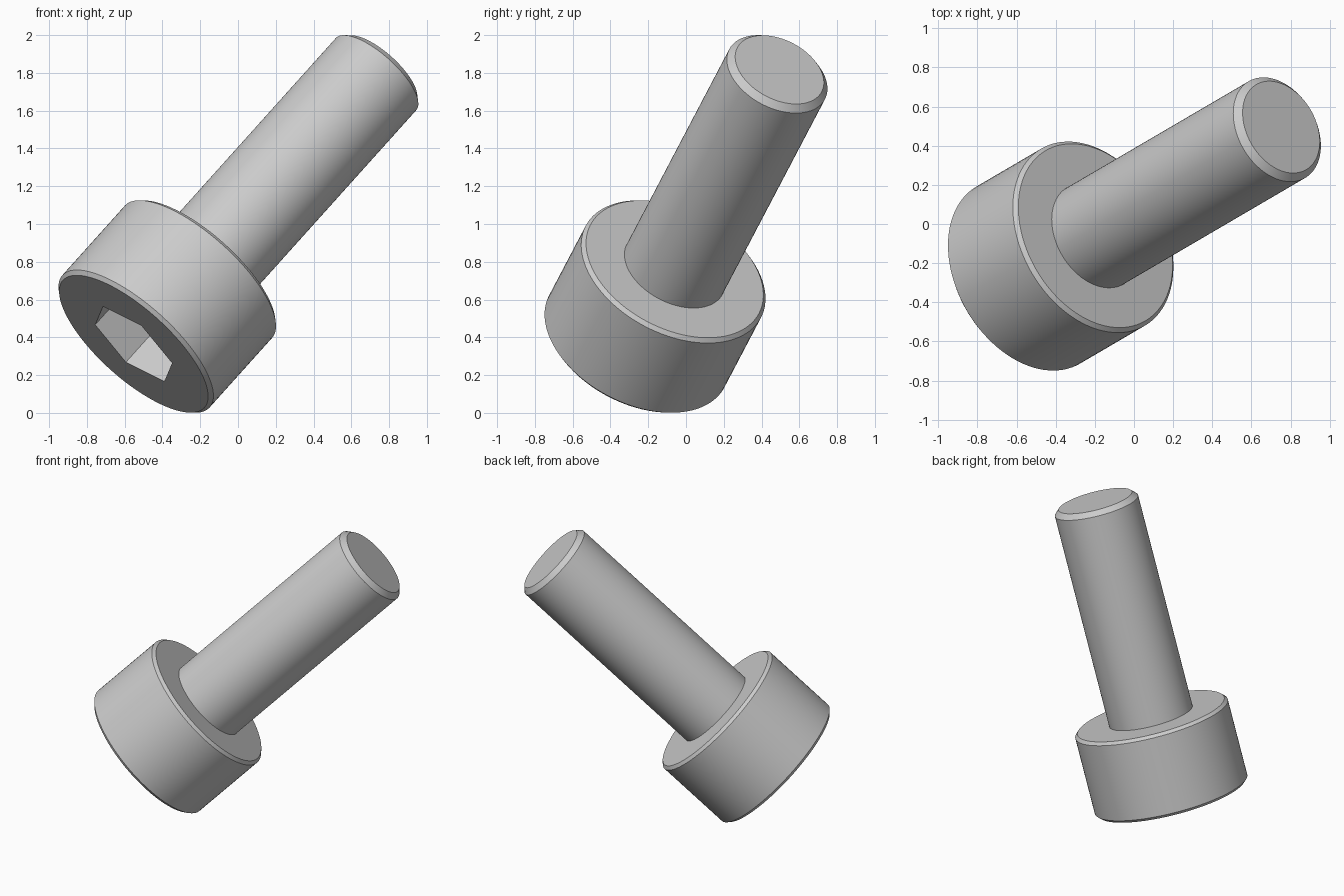
import bpy, bmesh, math
from mathutils import Vector, Matrix

if "Cube" in bpy.data.objects:
    bpy.data.objects.remove(bpy.data.objects["Cube"], do_unlink=True)

SEGMENTS = 96
AXIS = Vector((1.3045, 0.763, 1.452))      # head face centre to shaft tip
HEAD_CENTRE = Vector((-0.5525, -0.268, 0.365))
LENGTH = AXIS.length
HEAD_R, HEAD_H, HEAD_BEVEL = 0.524, 0.572, 0.02
SHAFT_R, TIP_BEVEL = 0.286, 0.034
SOCKET_R, SOCKET_DEPTH = 0.275, 0.29

# Tilted frame: local z runs along the bolt, local x points to a socket corner
z_dir = AXIS.normalized()
corner = Vector((-0.21, 0.16, 0.105))
x_dir = (corner - corner.dot(z_dir) * z_dir).normalized()
y_dir = z_dir.cross(x_dir)
FRAME = Matrix.Translation(HEAD_CENTRE) @ Matrix((x_dir, y_dir, z_dir)).transposed().to_4x4()

steel = bpy.data.materials.new("steel grey")
steel.use_nodes = True
steel.diffuse_color = (0.6, 0.6, 0.6, 1)
steel.node_tree.nodes["Principled BSDF"].inputs["Base Color"].default_value = (0.6, 0.6, 0.6, 1)


def ring(bm, radius, height, hexagonal=False):
    """Closed loop of vertices, round or six-sided."""
    verts = []
    for i in range(SEGMENTS):
        a = math.tau * i / SEGMENTS
        r = radius
        if hexagonal:
            side = math.tau / 6
            r *= math.cos(side / 2) / math.cos(a % side - side / 2)
        verts.append(bm.verts.new((r * math.cos(a), r * math.sin(a), height)))
    return verts


def lathe(name, profile, cap):
    """Skin a list of (radius, height, hexagonal) rings; cap the first or last one."""
    bm = bmesh.new()
    rings = [ring(bm, *p) for p in profile]
    for low, high in zip(rings, rings[1:]):
        for i in range(SEGMENTS):
            j = (i + 1) % SEGMENTS
            bm.faces.new((low[i], low[j], high[j], high[i]))
    if cap == "first":
        bm.faces.new(rings[0][::-1])
    else:
        bm.faces.new(rings[-1])
    mesh = bpy.data.meshes.new(name)
    bm.to_mesh(mesh)
    bm.free()
    mesh.materials.append(steel)
    mesh.shade_smooth()
    mesh.set_sharp_from_angle(angle=math.radians(25))
    obj = bpy.data.objects.new(name, mesh)
    obj.matrix_world = FRAME
    bpy.context.collection.objects.link(obj)
    return obj


# Cylindrical head with hexagonal socket and bevelled rims
lathe("socket_head", [
    (SOCKET_R, SOCKET_DEPTH, True),
    (SOCKET_R, 0, True),
    (HEAD_R - HEAD_BEVEL, 0),
    (HEAD_R, HEAD_BEVEL),
    (HEAD_R, HEAD_H - HEAD_BEVEL),
    (HEAD_R - HEAD_BEVEL, HEAD_H),
    (SHAFT_R, HEAD_H),
], "first")

# Plain shaft with chamfered tip
lathe("shaft", [
    (SHAFT_R, HEAD_H),
    (SHAFT_R, LENGTH - TIP_BEVEL),
    (SHAFT_R - TIP_BEVEL, LENGTH),
], "last")
